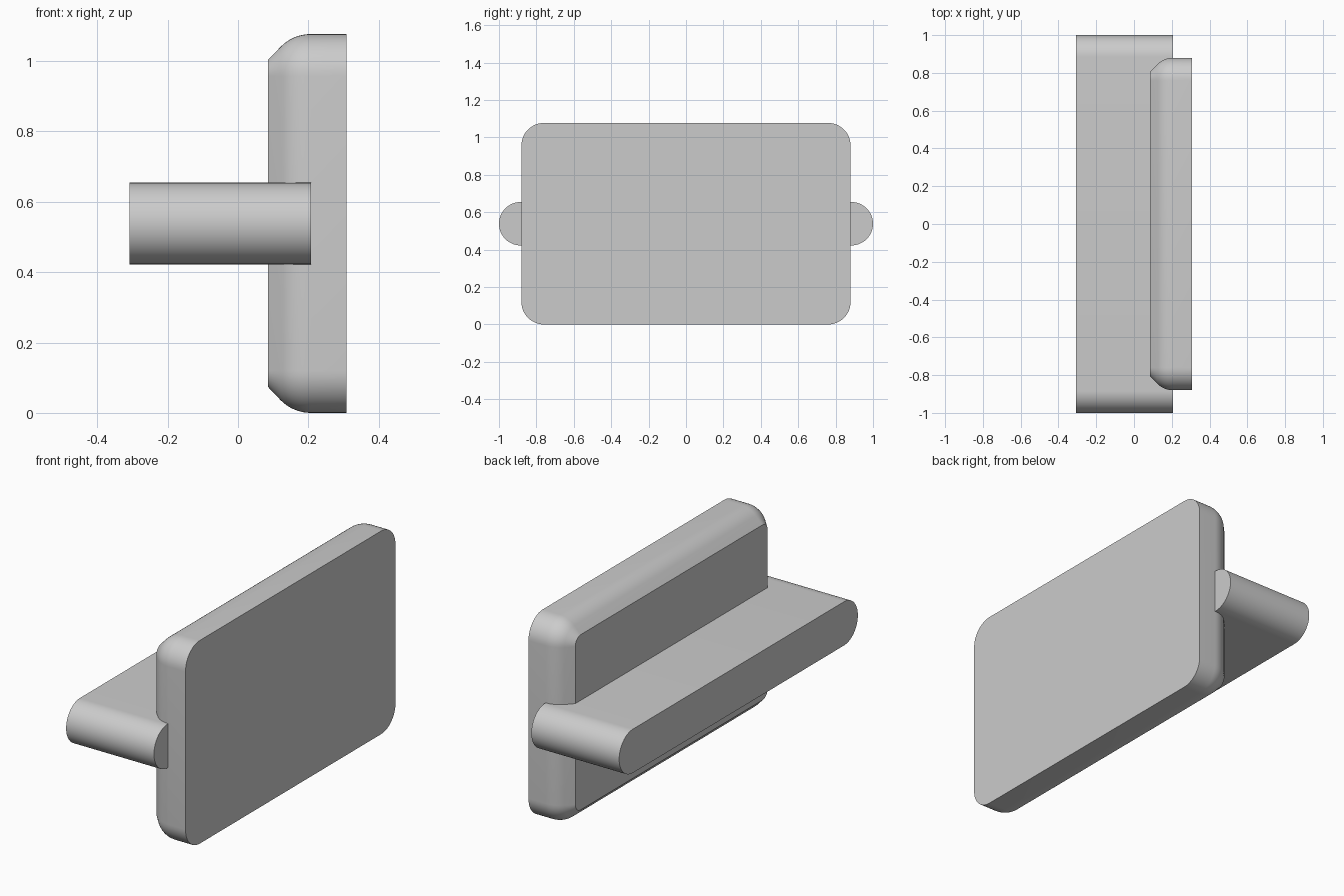
import bpy, bmesh
from math import pi, sin, cos, radians

cube = bpy.data.objects.get("Cube")
if cube:
    bpy.data.objects.remove(cube, do_unlink=True)

grey = bpy.data.materials.new("plain grey")
grey.use_nodes = True
COLOUR = (0.6, 0.6, 0.6, 1)
grey.diffuse_color = COLOUR
grey.node_tree.nodes["Principled BSDF"].inputs["Base Color"].default_value = COLOUR

MID_Z = 0.5385


def rounded_ring(x, half_y, half_z, radius, steps):
    """Rounded rectangle across x, as a list of points."""
    points = []
    for corner, (sy, sz) in enumerate([(1, 1), (-1, 1), (-1, -1), (1, -1)]):
        for i in range(steps + 1):
            a = (corner + i / steps) * pi / 2
            points.append((x, sy * (half_y - radius) + radius * cos(a),
                           MID_Z + sz * (half_z - radius) + radius * sin(a)))
    return points


def loft(name, rings):
    """Skin a stack of rings and cap both ends."""
    bm = bmesh.new()
    loops = [[bm.verts.new(p) for p in ring] for ring in rings]
    for a, b in zip(loops, loops[1:]):
        for i in range(len(a)):
            j = (i + 1) % len(a)
            bm.faces.new((a[i], a[j], b[j], b[i]))
    bm.faces.new(loops[0])
    bm.faces.new(loops[-1])
    bmesh.ops.remove_doubles(bm, verts=bm.verts, dist=1e-5)
    bmesh.ops.recalc_face_normals(bm, faces=bm.faces)
    mesh = bpy.data.meshes.new(name)
    bm.to_mesh(mesh)
    bm.free()
    mesh.materials.append(grey)
    obj = bpy.data.objects.new(name, mesh)
    bpy.context.collection.objects.link(obj)
    bpy.ops.object.select_all(action="DESELECT")
    obj.select_set(True)
    bpy.context.view_layer.objects.active = obj
    bpy.ops.object.shade_smooth_by_angle(angle=radians(30))
    return obj


# Panel: straight rim, rounded shoulder, then a short chamfer on the bar side
R = 0.12
profile = [(0.308, 0)]
for k in range(9):
    a = k / 8 * pi / 4
    profile.append((0.207 - R * sin(a), R * (1 - cos(a))))
profile.append((0.085, 0.074))
loft("panel", [rounded_ring(x, 0.88 - inset, MID_Z - inset, R - inset, 12)
               for x, inset in profile])

# Crossbar: long slab with half-round ends, set into the panel
loft("crossbar", [rounded_ring(x, 1.0, 0.116, 0.116, 16)
                  for x in (-0.308, 0.207)])
